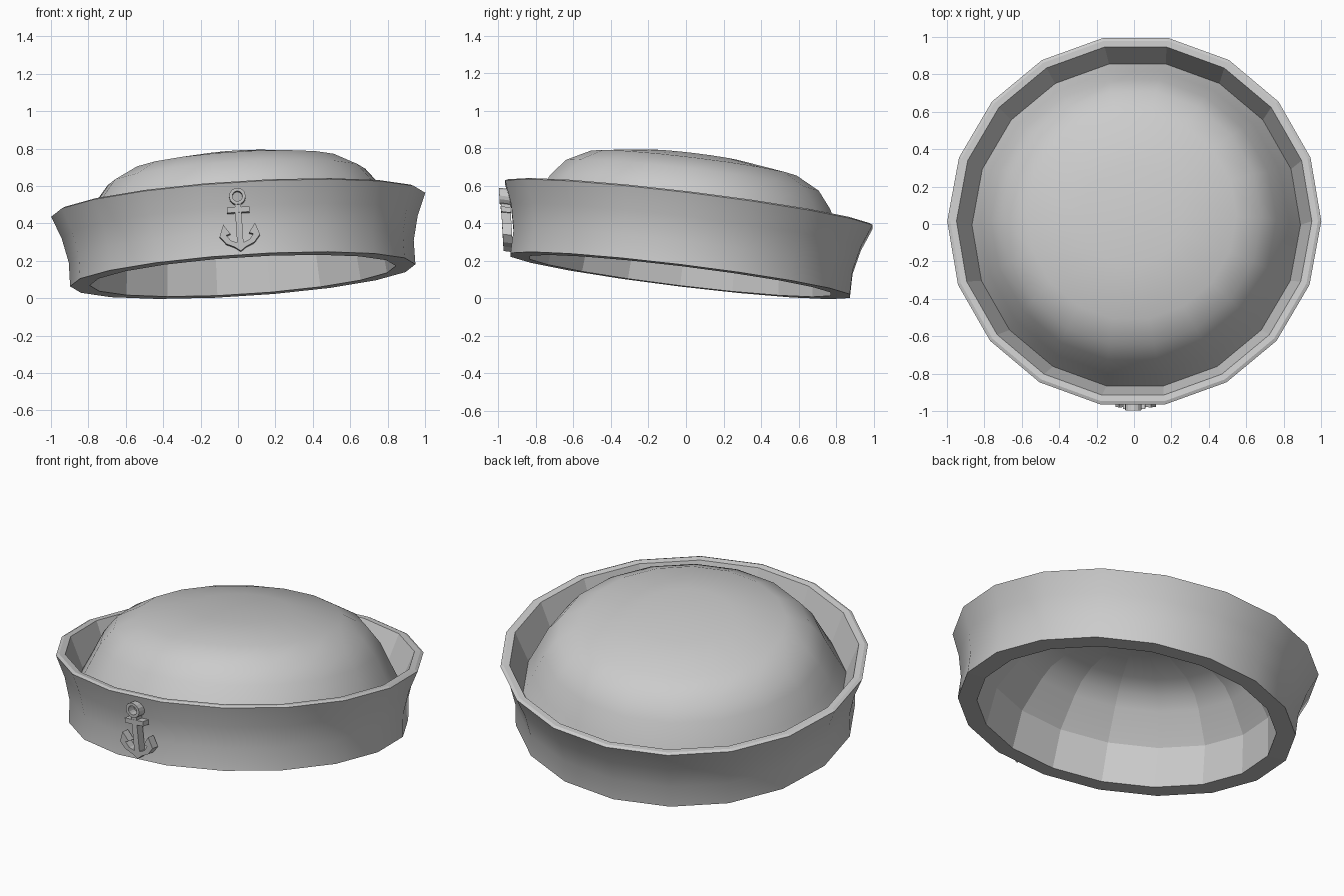
import bpy, bmesh, math
from mathutils import Matrix, Vector

if "Cube" in bpy.data.objects:
    bpy.data.objects.remove(bpy.data.objects["Cube"])

SIDES = 18

# One cloth colour for every part
cloth = bpy.data.materials.new("light_grey_cloth")
cloth.use_nodes = True
cloth.diffuse_color = (0.6, 0.6, 0.6, 1)
cloth.node_tree.nodes["Principled BSDF"].inputs["Base Color"].default_value = (0.6, 0.6, 0.6, 1)

# The whole hat sits at a jaunty tilt
up = Vector((-0.064, 0.122, 1)).normalized()
side = Vector((1, 0, 0.064)).normalized()
back = up.cross(side)
tilt = Matrix((side, back, up)).transposed().to_4x4()
tilt.translation = (0.025, -0.03, 0.13)


def finish(name, bm):
    mesh = bpy.data.meshes.new(name)
    bm.to_mesh(mesh)
    bm.free()
    mesh.materials.append(cloth)
    obj = bpy.data.objects.new(name, mesh)
    bpy.context.collection.objects.link(obj)
    obj.matrix_world = tilt
    return obj


def lathe(name, profile, smooth, creased=False):
    """Spin (radius, height) points; smooth holds one flag per band."""
    bm = bmesh.new()
    rings = []
    for r, h in profile:
        angles = [math.tau * j / SIDES for j in range(SIDES)]
        if r == 0:
            rings.append([bm.verts.new((0, 0, h))] * SIDES)
        else:
            rings.append([bm.verts.new((r * math.cos(a), r * math.sin(a), h)) for a in angles])
    for low, high, flag in zip(rings, rings[1:], smooth):
        for j in range(SIDES):
            k = (j + 1) % SIDES
            corners = list(dict.fromkeys((low[j], low[k], high[k], high[j])))
            bm.faces.new(corners).smooth = flag
    if creased:  # keep the gores between the meridians distinct
        for edge in bm.edges:
            a, b = edge.verts
            edge.smooth = abs(a.co.z - b.co.z) < 0.001
    return finish(name, bm)


# Turned-up band: lip underneath, flared outside, rim, inside of the fold
lathe("band",
      [(0.82, -0.01), (0.925, -0.008), (0.924, 0.12), (0.953, 0.25), (1.002, 0.373),
       (0.985, 0.381), (0.952, 0.379), (0.88, 0.205)],
      [False, True, True, True, False, False, False])

# Domed crown rising out of the fold
crown = [(0.88, 0.205), (0.825, 0.31), (0.765, 0.43), (0.69, 0.523), (0.56, 0.591), (0.27, 0.633), (0, 0.643)]
lathe("crown", crown, [True] * 6)

# Lining inside the hat, a cloth's thickness under the crown
lining = [(0, 0.543), (0.26, 0.533), (0.52, 0.493), (0.62, 0.445), (0.68, 0.38), (0.79, 0.215), (0.82, -0.01)]
lathe("lining", lining, [True] * 5 + [False], creased=True)


# Anchor badge pieces, leaning with the front of the band
def place(x, h, depth):
    return (x - 0.002, -0.913 - 0.18 * h - depth, h)


def plate(name, outline, depth):
    bm = bmesh.new()
    front = [bm.verts.new(place(x, h, depth)) for x, h in outline]
    rear = [bm.verts.new(place(x, h, -0.015)) for x, h in outline]
    bm.faces.new(front)
    bm.faces.new(rear[::-1])
    for i in range(len(front)):
        k = (i + 1) % len(front)
        bm.faces.new((front[k], front[i], rear[i], rear[k]))
    bmesh.ops.recalc_face_normals(bm, faces=bm.faces)
    return finish(name, bm)


def bar(name, half, low, high, depth):
    plate(name, [(-half, low), (half, low), (half, high), (-half, high)], depth)


bar("anchor_shank", 0.017, 0.03, 0.262, 0.036)
bar("anchor_stock", 0.06, 0.212, 0.24, 0.038)

# Curved arms with pointed flukes, mirrored about the shank
half = [(0, 0.008), (0.03, 0.03), (0.075, 0.05), (0.108, 0.09), (0.085, 0.152),
        (0.05, 0.102), (0.072, 0.095), (0.05, 0.066), (0.02, 0.054)]
plate("anchor_arms", half + [(-x, h) for x, h in half[:0:-1]], 0.036)

# Ring at the head of the anchor
bm = bmesh.new()
count = 14
section = [(0.044, -0.015), (0.044, 0.042), (0.027, 0.042), (0.027, -0.015)]
loops = []
for i in range(count):
    a = math.tau * i / count
    loops.append([bm.verts.new(place(r * math.cos(a), 0.297 + r * math.sin(a), d)) for r, d in section])
for i in range(count):
    one, two = loops[i], loops[(i + 1) % count]
    for j in range(4):
        k = (j + 1) % 4
        bm.faces.new((one[j], one[k], two[k], two[j]))
bmesh.ops.recalc_face_normals(bm, faces=bm.faces)
finish("anchor_ring", bm)
